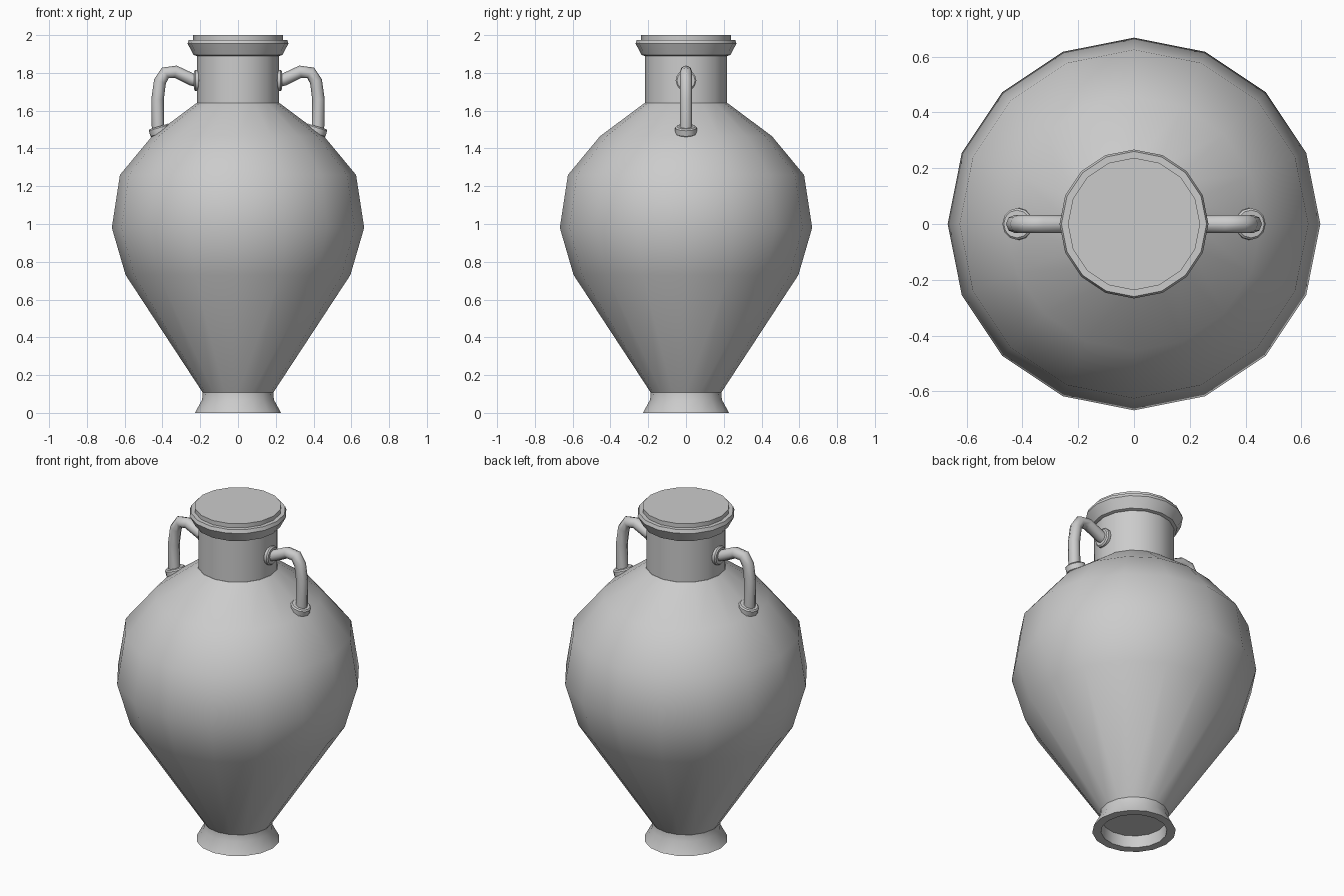
import bpy, math
from mathutils import Vector

if "Cube" in bpy.data.objects:
    bpy.data.objects.remove(bpy.data.objects["Cube"])

SIDES = 16


def smooth(obj, angle=35):
    bpy.ops.object.select_all(action='DESELECT')
    obj.select_set(True)
    bpy.context.view_layer.objects.active = obj
    bpy.ops.object.shade_smooth_by_angle(angle=math.radians(angle))


def lathe(name, profile):
    """Revolve (radius, z) points, listed bottom to top, with capped ends."""
    verts = [(r * math.cos(2 * math.pi * i / SIDES), r * math.sin(2 * math.pi * i / SIDES), z)
             for r, z in profile for i in range(SIDES)]
    faces = [(k * SIDES + i, k * SIDES + (i + 1) % SIDES,
              (k + 1) * SIDES + (i + 1) % SIDES, (k + 1) * SIDES + i)
             for k in range(len(profile) - 1) for i in range(SIDES)]
    last = (len(profile) - 1) * SIDES
    faces.append(tuple(reversed(range(SIDES))))
    faces.append(tuple(range(last, last + SIDES)))
    mesh = bpy.data.meshes.new(name)
    mesh.from_pydata(verts, [], faces)
    obj = bpy.data.objects.new(name, mesh)
    bpy.context.collection.objects.link(obj)
    smooth(obj)
    return obj


def collar(name, centre, axis, radius, depth):
    """Small bevelled disc where a handle meets the pot."""
    bpy.ops.mesh.primitive_cylinder_add(
        vertices=12, radius=radius, depth=depth, location=centre,
        rotation=Vector(axis).to_track_quat('Z', 'Y').to_euler())
    obj = bpy.context.object
    obj.name = name
    bevel = obj.modifiers.new("bevel", 'BEVEL')
    bevel.width = 0.007
    bevel.segments = 1
    smooth(obj)


def tube(name, points, radius):
    curve = bpy.data.curves.new(name, 'CURVE')
    curve.dimensions = '3D'
    curve.bevel_depth = radius
    curve.bevel_resolution = 2
    curve.use_fill_caps = True
    spline = curve.splines.new('POLY')
    spline.points.add(len(points) - 1)
    for p, co in zip(spline.points, points):
        p.co = (*co, 1)
    spline.use_smooth = True
    obj = bpy.data.objects.new(name, curve)
    bpy.context.collection.objects.link(obj)


# Flared foot, hollow underneath
lathe("foot", [(0.175, 0.07), (0.18, 0.0), (0.228, 0.0), (0.19, 0.07), (0.187, 0.11)])

# Swelling belly and shoulder
lathe("body", [(0.185, 0.105), (0.595, 0.73), (0.668, 0.98),
               (0.625, 1.26), (0.455, 1.465), (0.22, 1.64)])

# Straight neck
lathe("neck", [(0.218, 1.63), (0.218, 1.90)])

# Flared lip and the flat closed mouth
lathe("lip", [(0.22, 1.89), (0.235, 1.895), (0.267, 1.955), (0.26, 1.975),
              (0.237, 1.975), (0.237, 2.0)])

# Two side handles with their collars
path = [(0.20, 1.755), (0.245, 1.765), (0.33, 1.806), (0.385, 1.80),
        (0.413, 1.755), (0.426, 1.66), (0.424, 1.52), (0.415, 1.47)]
for side, s in (("left", -1), ("right", 1)):
    tube(side + "_handle", [(s * x, 0, z) for x, z in path], 0.033)
    collar(side + "_neck_collar", (s * 0.218, 0, 1.76), (s, 0, 0), 0.055, 0.03)
    collar(side + "_shoulder_collar", (s * 0.413, 0, 1.495), (s * 0.3, 0, 1), 0.057, 0.045)
